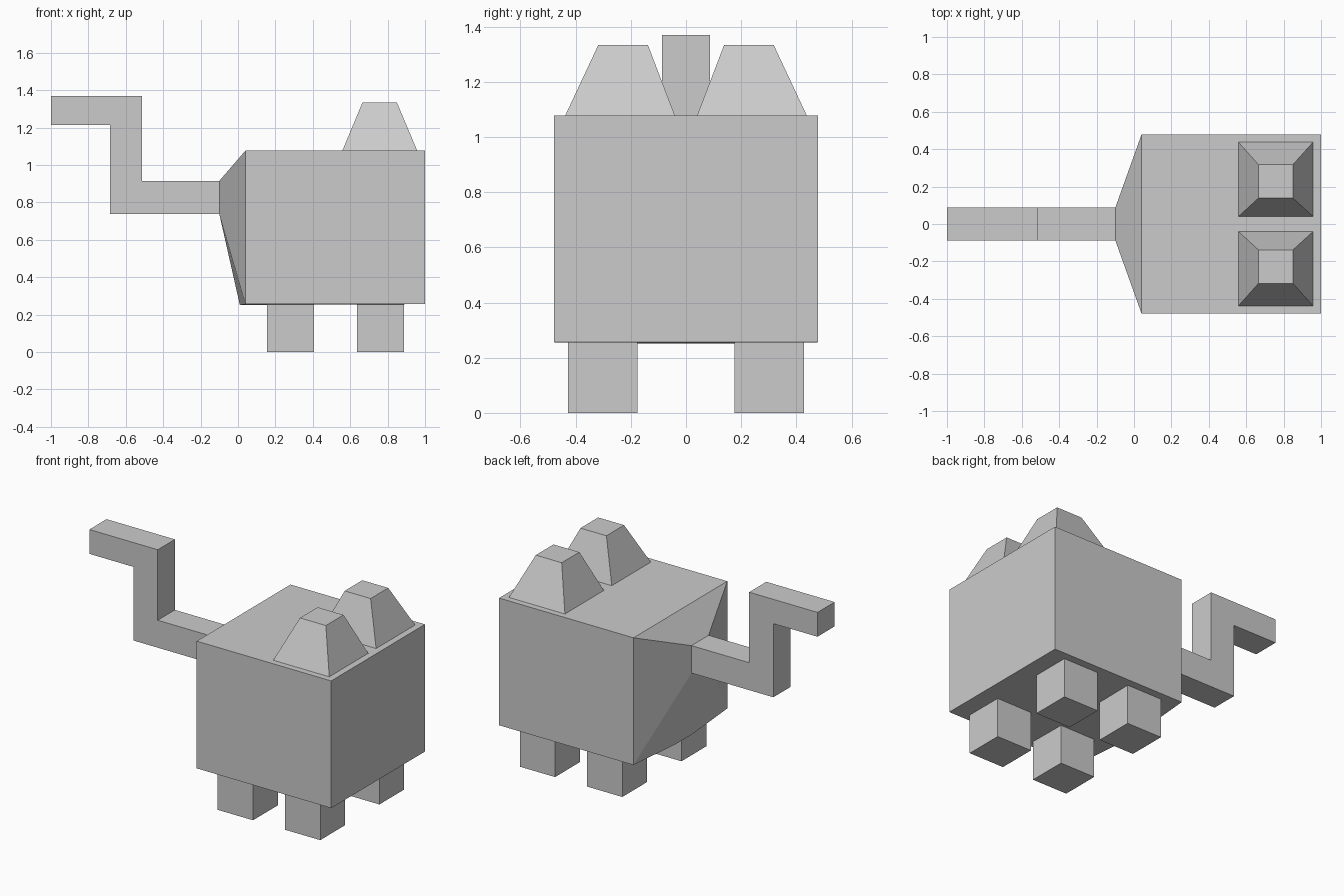
import bpy, bmesh
from mathutils import Vector

if "Cube" in bpy.data.objects:
    bpy.data.objects.remove(bpy.data.objects["Cube"])


def finish(bm, name):
    bmesh.ops.recalc_face_normals(bm, faces=bm.faces)
    mesh = bpy.data.meshes.new(name)
    bm.to_mesh(mesh)
    bm.free()
    obj = bpy.data.objects.new(name, mesh)
    bpy.context.collection.objects.link(obj)
    return obj


def frustum(name, bottom, top, z0, z1):
    """Block between two (x0, x1, y0, y1) rectangles."""
    bm = bmesh.new()
    rings = []
    for (x0, x1, y0, y1), z in ((bottom, z0), (top, z1)):
        rings.append([bm.verts.new((x, y, z)) for x, y in
                      ((x0, y0), (x1, y0), (x1, y1), (x0, y1))])
    a, b = rings
    bm.faces.new(a[::-1])
    bm.faces.new(b)
    for i in range(4):
        j = (i + 1) % 4
        bm.faces.new((a[i], a[j], b[j], b[i]))
    return finish(bm, name)


TAIL_W = 0.0875
TAIL_X = -0.10

# Body: box narrowing to the tail root
bm = bmesh.new()
for s in (-1, 1):
    for x in (0.04, 1.0):
        for z in (0.256, 1.077):
            bm.verts.new((x, s * 0.478, z))
    for z in (0.738, 0.915):
        bm.verts.new((TAIL_X, s * TAIL_W, z))
    bm.verts.new((0.01, s * TAIL_W, 0.251))
bmesh.ops.convex_hull(bm, input=bm.verts)
bmesh.ops.dissolve_limit(bm, angle_limit=0.002, verts=bm.verts, edges=bm.edges)
root = [f for f in bm.faces if all(v.co.x < TAIL_X + 0.01 for v in f.verts)]
bmesh.ops.recalc_face_normals(bm, faces=bm.faces)
bmesh.ops.delete(bm, geom=root, context='FACES_ONLY')
finish(bm, "body")

# Tail: stepped profile extruded across y
profile = [(TAIL_X, 0.915), (-0.512, 0.915), (-0.512, 1.37), (-1.0, 1.37),
           (-1.0, 1.213), (-0.685, 1.213), (-0.685, 0.738), (TAIL_X, 0.738)]
bm = bmesh.new()
side = bm.faces.new([bm.verts.new((x, -TAIL_W, z)) for x, z in profile])
ext = bmesh.ops.extrude_face_region(bm, geom=[side], use_keep_orig=True)
bmesh.ops.translate(bm, vec=Vector((0, 2 * TAIL_W, 0)),
                    verts=[g for g in ext["geom"] if isinstance(g, bmesh.types.BMVert)])
bmesh.ops.recalc_face_normals(bm, faces=bm.faces)
root = [f for f in bm.faces if all(v.co.x > TAIL_X - 0.01 for v in f.verts)]
bmesh.ops.delete(bm, geom=root, context='FACES_ONLY')
finish(bm, "tail")

# Legs and ears, one of each per side
for s, label in ((-1, "front"), (1, "back")):
    def rect(x0, x1, y0, y1):
        return (x0, x1, *sorted((s * y0, s * y1)))

    for x0, end in ((0.155, "tail_end"), (0.635, "head_end")):
        foot = rect(x0, x0 + 0.252, 0.175, 0.428)
        frustum(f"{label}_leg_{end}", foot, foot, 0.0, 0.256)
    frustum(f"{label}_ear", rect(0.558, 0.958, 0.04, 0.438),
            rect(0.665, 0.85, 0.138, 0.318), 1.077, 1.333)
